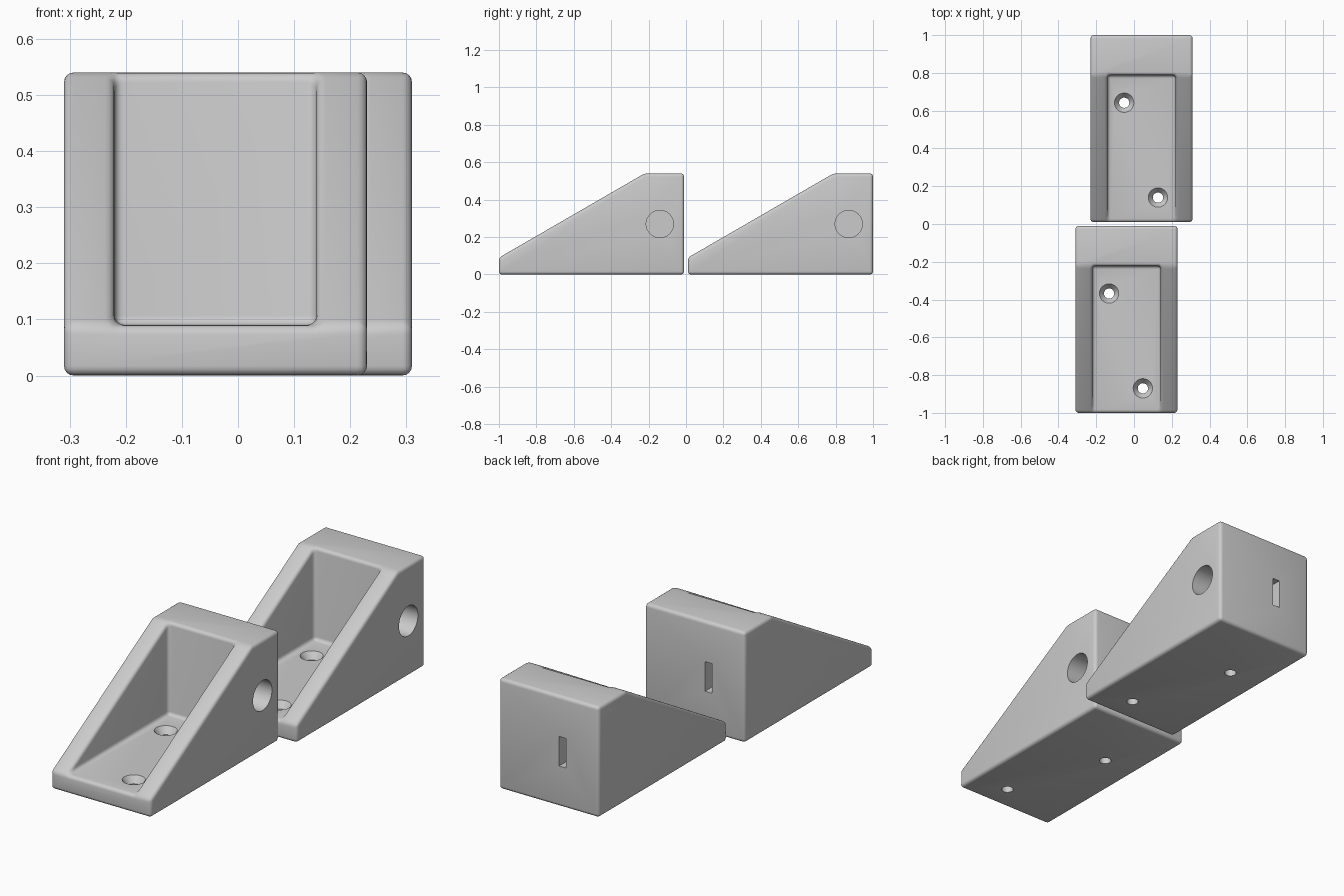
import bpy, bmesh, math
from mathutils import Matrix

if "Cube" in bpy.data.objects:
    bpy.data.objects.remove(bpy.data.objects["Cube"])

W, IN = 0.27, 0.18                 # half width outside and inside the pocket
Y0, Y1, YS = -0.495, 0.495, 0.283  # front, back, top of the slope
H, FLOOR = 0.54, 0.09

grey = bpy.data.materials.new("plain grey")
grey.diffuse_color = (0.6, 0.6, 0.6, 1)
grey.use_nodes = True
grey.node_tree.nodes["Principled BSDF"].inputs["Base Color"].default_value = grey.diffuse_color


def make_object(name, bm):
    bmesh.ops.recalc_face_normals(bm, faces=bm.faces)
    mesh = bpy.data.meshes.new(name)
    bm.to_mesh(mesh)
    bm.free()
    mesh.materials.append(grey)
    ob = bpy.data.objects.new(name, mesh)
    bpy.context.collection.objects.link(ob)
    return ob


def apply_modifier(ob, mod):
    bpy.ops.object.select_all(action='DESELECT')
    bpy.context.view_layer.objects.active = ob
    ob.select_set(True)
    bpy.ops.object.modifier_apply(modifier=mod.name)


def cut(ob, cutter):
    mod = ob.modifiers.new("cut", 'BOOLEAN')
    mod.operation, mod.solver, mod.object = 'DIFFERENCE', 'EXACT', cutter
    apply_modifier(ob, mod)
    bpy.data.objects.remove(cutter)


def cone_cutter(r1, r2, depth, matrix):
    bm = bmesh.new()
    bmesh.ops.create_cone(bm, cap_ends=True, segments=48, radius1=r1,
                          radius2=r2, depth=depth, matrix=matrix)
    return make_object("cutter", bm)


# Wedge body with an open pocket
bm = bmesh.new()
side = {"p0": (Y0, 0), "p1": (Y0, FLOOR), "p2": (YS, H),
        "p3": (Y1, H), "p4": (Y1, 0), "f": (YS, FLOOR)}
cache = {}


def v(key, x):
    if (key, x) not in cache:
        cache[key, x] = bm.verts.new((x, *side[key]))
    return cache[key, x]


def face(*corners):
    bm.faces.new([v(k, x) for k, x in corners])


face(("p0", -W), ("p0", W), ("p4", W), ("p4", -W))                    # underside
face(("p4", -W), ("p4", W), ("p3", W), ("p3", -W))                    # back
face(("p0", -W), ("p0", W), ("p1", W), ("p1", IN), ("p1", -IN), ("p1", -W))
face(("p3", -W), ("p3", W), ("p2", W), ("p2", IN), ("p2", -IN), ("p2", -W))
face(("p1", -IN), ("p1", IN), ("f", IN), ("f", -IN))                  # pocket floor
face(("f", -IN), ("f", IN), ("p2", IN), ("p2", -IN))                  # pocket back
for s in (-1, 1):
    face(*[(k, s * W) for k in ("p0", "p1", "p2", "p3", "p4")])       # outer side
    face(("p1", s * W), ("p1", s * IN), ("p2", s * IN), ("p2", s * W))  # sloped rim
    face(("p1", s * IN), ("f", s * IN), ("p2", s * IN))               # inner side
bracket = make_object("front_bracket", bm)

# Soft rounded edges
bevel = bracket.modifiers.new("bevel", 'BEVEL')
bevel.width, bevel.segments = 0.017, 4
bevel.limit_method, bevel.angle_limit = 'ANGLE', math.radians(25)
apply_modifier(bracket, bevel)

# Blind round socket in the right side
end = -0.095
cut(bracket, cone_cutter(0.073, 0.073, 0.4 - end,
    Matrix.Translation(((0.4 + end) / 2, Y1 - 0.13, 0.27)) @ Matrix.Rotation(math.pi / 2, 4, 'Y')))

# Narrow slot from the back into the socket
bm = bmesh.new()
bmesh.ops.create_cube(bm, size=1, matrix=Matrix.Translation((end + 0.021, Y1 - 0.03, 0.27))
                      @ Matrix.Diagonal((0.038, 0.2, 0.144, 1)))
cut(bracket, make_object("cutter", bm))

# Countersunk screw holes through the floor
for x, y in ((-0.092, 0.137), (0.087, -0.365)):
    cut(bracket, cone_cutter(0.027, 0.027, 0.3, Matrix.Translation((x, y, 0.05))))
    cut(bracket, cone_cutter(0.025, 0.055, 0.04, Matrix.Translation((x, y, FLOOR - 0.015))))

bpy.ops.object.select_all(action='DESELECT')
bpy.context.view_layer.objects.active = bracket
bracket.select_set(True)
bpy.ops.object.shade_smooth_by_angle(angle=math.radians(30))

# Second bracket, staggered behind the first
rear = bracket.copy()
rear.name = "rear_bracket"
bpy.context.collection.objects.link(rear)
bracket.location = (-0.04, -0.505, 0)
rear.location = (0.04, 0.505, 0)
